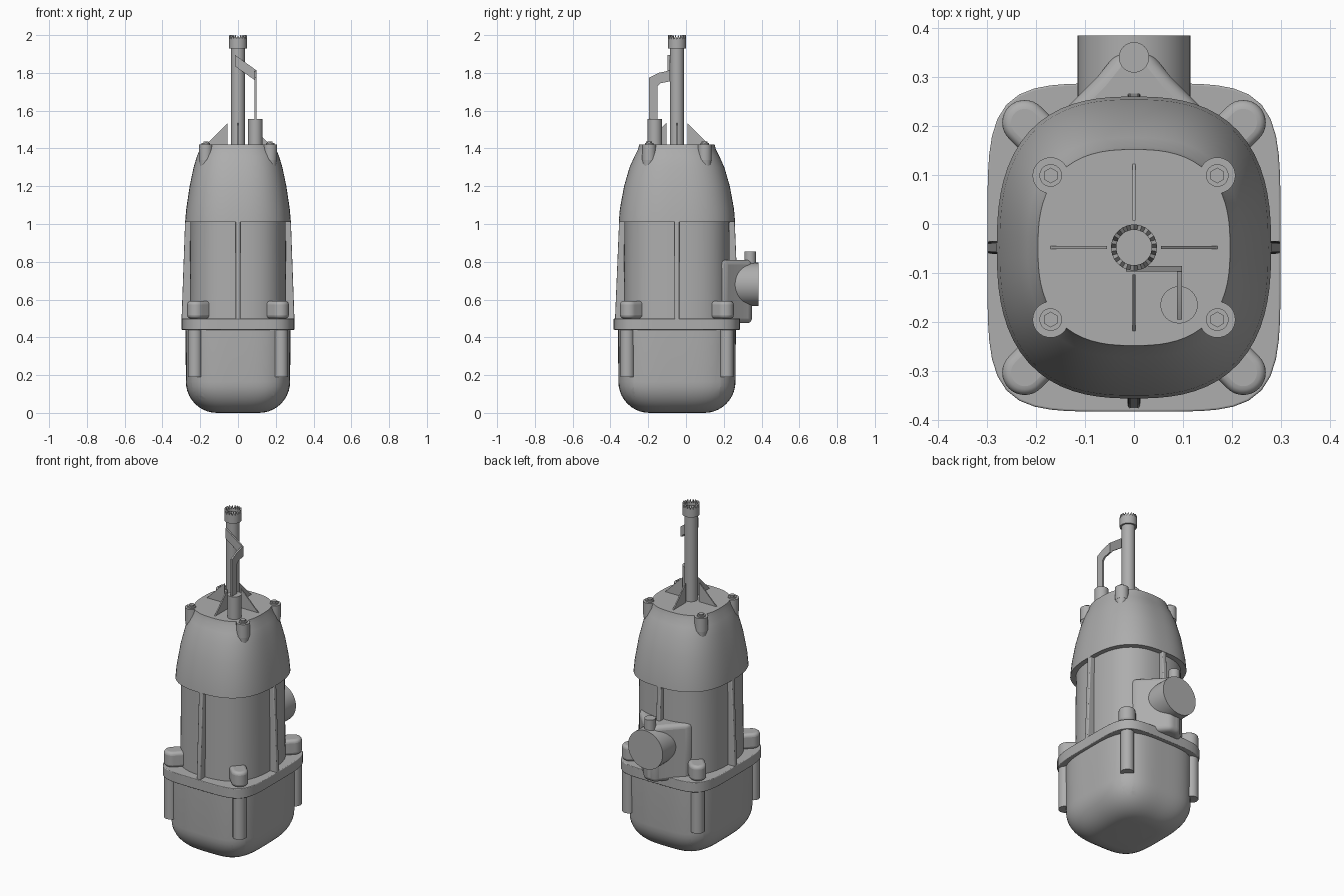
import bpy, bmesh, math
from mathutils import Vector, Matrix

if "Cube" in bpy.data.objects:
    bpy.data.objects.remove(bpy.data.objects["Cube"], do_unlink=True)

CY = -0.048  # y of the pump axis
GREY = (0.42, 0.42, 0.42, 1)
metal = bpy.data.materials.new("cast_grey")
metal.diffuse_color = GREY
metal.use_nodes = True
metal.node_tree.nodes["Principled BSDF"].inputs["Base Color"].default_value = GREY


def finish(name, bm, smooth=35, bevel=0):
    bmesh.ops.recalc_face_normals(bm, faces=bm.faces)
    mesh = bpy.data.meshes.new(name)
    bm.to_mesh(mesh)
    bm.free()
    ob = bpy.data.objects.new(name, mesh)
    bpy.context.collection.objects.link(ob)
    mesh.materials.append(metal)
    if bevel:
        mod = ob.modifiers.new("round", "BEVEL")
        mod.width, mod.segments, mod.limit_method = bevel, 4, "ANGLE"
    bpy.ops.object.select_all(action="DESELECT")
    ob.select_set(True)
    bpy.context.view_layer.objects.active = ob
    bpy.ops.object.shade_smooth_by_angle(angle=math.radians(smooth))
    return ob


def outline(a, b, n, count=72):
    """Rounded-square outline around the pump axis."""
    pts = []
    for i in range(count):
        t = math.tau * i / count
        c, s = math.cos(t), math.sin(t)
        r = (abs(c) ** n + abs(s) ** n) ** (-1 / n)
        pts.append((a * r * c, CY + b * r * s))
    return pts


def loft(name, sections, bevel=0):
    """Sections are (z, half width, half depth, squareness)."""
    bm = bmesh.new()
    rings = [[bm.verts.new((x, y, z)) for x, y in outline(a, b, n)] for z, a, b, n in sections]
    for low, high in zip(rings, rings[1:]):
        for i in range(len(low)):
            j = (i + 1) % len(low)
            bm.faces.new((low[i], low[j], high[j], high[i]))
    bm.faces.new(rings[0])
    bm.faces.new(rings[-1])
    return finish(name, bm, bevel=bevel)


def prism(name, pts, offset, bevel=0):
    """Extrude a flat polygon along an offset."""
    bm = bmesh.new()
    face = bm.faces.new([bm.verts.new(p) for p in pts])
    new = bmesh.ops.extrude_face_region(bm, geom=[face])["geom"]
    bmesh.ops.translate(bm, vec=offset, verts=[v for v in new if isinstance(v, bmesh.types.BMVert)])
    return finish(name, bm, bevel=bevel)


def rod(name, start, end, r1, r2=None, sides=32, bevel=0):
    start, end = Vector(start), Vector(end)
    axis = end - start
    bm = bmesh.new()
    bmesh.ops.create_cone(bm, cap_ends=True, segments=sides, radius1=r1,
                          radius2=r1 if r2 is None else r2, depth=axis.length)
    turn = axis.to_track_quat("Z", "Y").to_matrix().to_4x4()
    bm.transform(Matrix.Translation((start + end) / 2) @ turn)
    return finish(name, bm, bevel=bevel)


# Lower bowl with a quarter-round base
R = 0.165
sections = []
for k in range(11):
    t = k / 10 * math.pi / 2
    inset = R * (1 - math.sin(t))
    sections.append((R * (1 - math.cos(t)), 0.276 - inset, 0.31 - inset, 3.6))
bowl = loft("lower_bowl", sections + [(0.45, 0.278, 0.312, 3.6)])

# Flange, motor body and hood
loft("flange", [(0.44, 0.299, 0.335, 5), (0.5, 0.299, 0.335, 5)], bevel=0.004)
loft("motor_body", [(0.49, 0.256, 0.282, 2.6), (1.03, 0.252, 0.278, 2.6)])
loft("hood", [(1.01, 0.28, 0.308, 2.6), (1.08, 0.274, 0.302, 2.6), (1.2, 0.256, 0.28, 2.6),
              (1.3, 0.235, 0.251, 2.6), (1.36, 0.217, 0.224, 2.6), (1.395, 0.202, 0.206, 2.6),
              (1.42, 0.196, 0.2, 2.6)])

# Four corners: clamp lugs, columns, grooves, hood bosses and bolts
for sx, side in ((1, "left"), (-1, "right")):
    for sy, end in ((1, "back"), (-1, "front")):
        tag = f"_{end}_{side}"

        def at(x, y, z):
            return (sx * x, CY + sy * y, z)

        rod("flange_column" + tag, at(0.228, 0.263, 0.19), at(0.228, 0.263, 0.5), 0.037)
        cutter = rod("groove_cutter" + tag, at(0.228, 0.263, -0.1), at(0.228, 0.263, 0.19), 0.037)
        cutter.hide_render = True
        cutter.hide_viewport = True
        cut = bowl.modifiers.new("groove" + tag, "BOOLEAN")
        cut.operation, cut.object = "DIFFERENCE", cutter

        # Capsule lug lying along the diagonal
        angle = math.atan2(sy, sx)
        centre, lug = Vector(at(0.223, 0.255, 0.5)), []
        for k in range(17):
            t = angle - math.pi / 2 + math.pi * k / 16
            lug.append(centre + 0.046 * Vector((math.cos(t), math.sin(t), 0)))
        inward = Vector((math.cos(angle), math.sin(angle), 0)) * 0.11
        lug += [lug[-1] - inward, lug[0] - inward]
        prism("clamp_lug" + tag, lug, (0, 0, 0.092), bevel=0.018)

        rod("hood_boss" + tag, at(0.17, 0.147, 1.34), at(0.17, 0.147, 1.42), 0.037)
        rod("hood_boss_tip" + tag, at(0.182, 0.16, 1.265), at(0.17, 0.147, 1.34), 0.012, 0.037)
        rod("bolt_washer" + tag, at(0.17, 0.147, 1.415), at(0.17, 0.147, 1.428), 0.023)
        rod("bolt_head" + tag, at(0.17, 0.147, 1.42), at(0.17, 0.147, 1.436), 0.016, sides=6)

# Body ribs and top gussets on the four sides
for k, side in enumerate(("left", "back", "right", "front")):
    d = Vector((math.cos(k * math.pi / 2), math.sin(k * math.pi / 2), 0))
    across = Vector((-d.y, d.x, 0))
    base = Vector((0, CY, 0))
    foot, head = (0.328, 0.306) if k % 2 else (0.299, 0.28)

    def fin(name, profile, width, bevel=0):
        pts = [base + d * r + Vector((0, 0, z)) - across * width / 2 for r, z in profile]
        prism(f"{name}_{side}", pts, across * width, bevel)

    fin("body_rib", [(0.2, 0.49), (foot, 0.49), (head, 1.015), (0.2, 1.015)], 0.026, 0.005)
    fin("top_gusset", [(0.055, 1.41), (0.18, 1.41), (0.055, 1.535)], 0.007)

# Discharge housing, outlet pipe and vent stub
half = [(0.035, 0.35), (0.075, 0.3), (0.17, 0.205), (0.17, 0.12)]
plan = [(x, y, 0.475) for x, y in half] + [(-x, y, 0.475) for x, y in reversed(half)]
prism("discharge_housing", plan, (0, 0, 0.335), bevel=0.025)
rod("outlet_pipe", (0, 0.2, 0.68), (0, 0.385, 0.68), 0.115, sides=48)
rod("vent_stub", (0, 0.34, 0.7), (0, 0.34, 0.855), 0.031)

# Lifting pipe with a toothed crown
rod("riser_pipe", (0, CY, 1.41), (0, CY, 1.965), 0.037)
bm = bmesh.new()
TEETH = 18
rings = []
for radius in (0.047, 0.036):
    low, high = [], []
    for i in range(TEETH * 2):
        t = math.pi * i / TEETH
        x, y = radius * math.cos(t), CY + radius * math.sin(t)
        low.append(bm.verts.new((x, y, 1.93)))
        high.append(bm.verts.new((x, y, 2.0 if i % 2 else 1.978)))
    rings += [low, high]
order = [rings[0], rings[1], rings[3], rings[2], rings[0]]
for a, b in zip(order, order[1:]):
    for i in range(TEETH * 2):
        j = (i + 1) % (TEETH * 2)
        bm.faces.new((a[i], a[j], b[j], b[i]))
finish("toothed_crown", bm, smooth=20)

# Cable gland and flat bent strap
rod("cable_gland", (0.092, -0.165, 1.41), (0.092, -0.165, 1.555), 0.038)
strap = [(-0.195, 1.5), (-0.15, 1.5), (-0.15, 1.73), (-0.135, 1.745), (-0.086, 1.755),
         (-0.086, 1.813), (-0.145, 1.8), (-0.195, 1.775)]
prism("strap_upright", [(0.088, y, z) for y, z in strap], (0.01, 0, 0))
arm = [(0.098, 1.755), (0.098, 1.813), (-0.016, 1.895), (-0.016, 1.835)]
prism("strap_arm", [(x, -0.097, z) for x, z in arm], (0, 0.011, 0))
